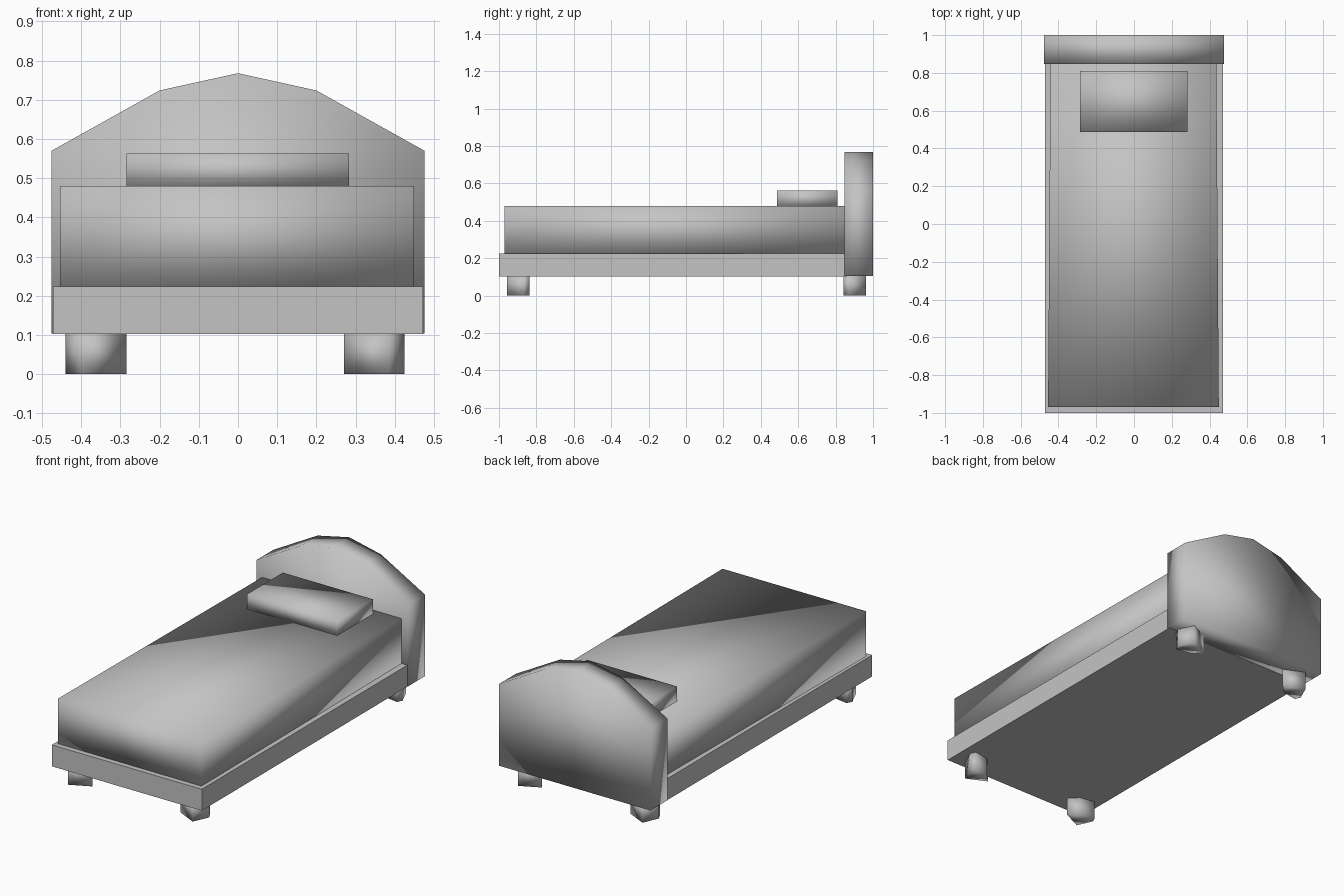
import bpy
import bmesh
from mathutils import Vector

cube = bpy.data.objects.get("Cube")
if cube:
    bpy.data.objects.remove(cube, do_unlink=True)

grey = bpy.data.materials.new("plain_grey")
grey.diffuse_color = (0.55, 0.55, 0.55, 1)
grey.use_nodes = True
grey.node_tree.nodes["Principled BSDF"].inputs["Base Color"].default_value = (0.55, 0.55, 0.55, 1)


def prism(name, outline, offset, smooth):
    """Extrude a closed outline of 3D points along an offset."""
    bm = bmesh.new()
    face = bm.faces.new([bm.verts.new(p) for p in outline])
    result = bmesh.ops.extrude_face_region(bm, geom=[face], use_keep_orig=True)
    moved = [g for g in result["geom"] if isinstance(g, bmesh.types.BMVert)]
    bmesh.ops.translate(bm, verts=moved, vec=Vector(offset))
    bmesh.ops.recalc_face_normals(bm, faces=bm.faces)
    for f in bm.faces:
        f.smooth = smooth
    mesh = bpy.data.meshes.new(name)
    bm.to_mesh(mesh)
    bm.free()
    mesh.materials.append(grey)
    obj = bpy.data.objects.new(name, mesh)
    bpy.context.collection.objects.link(obj)
    return obj


def block(name, x0, x1, y0, y1, z0, z1, smooth, skew=0.0):
    """Box whose far end may be shifted sideways by a skew."""
    base = [(x0, y0, z0), (x1, y0, z0), (x1 + skew * 0.8, y1, z0), (x0 + skew, y1, z0)]
    if skew:
        base[2] = (x1 - skew, y1, z0)
    return prism(name, base, (0, 0, z1 - z0), smooth)


# Base frame, mattress and pillow
block("bed_frame", -0.472, 0.472, -1.0, 0.86, 0.102, 0.224, False)
block("mattress", -0.455, 0.449, -0.97, 0.85, 0.22, 0.48, True, skew=0.013)
block("pillow", -0.285, 0.283, 0.487, 0.81, 0.475, 0.563, True)

# Headboard with a faceted arch
half = [(0.476, 0.104), (0.476, 0.57), (0.2, 0.724)]
profile = half + [(0, 0.768)] + [(-x, z) for x, z in reversed(half)]
prism("headboard", [(x, 0.848, z) for x, z in profile], (0, 0.152, 0), True)

# Four stubby five-sided legs, mirrored to each corner
leg = [(0.27, 0.905), (0.385, 0.96), (0.425, 0.87), (0.41, 0.84), (0.32, 0.855)]
for side, sx in (("left", 1), ("right", -1)):
    for end, sy in (("front", -1), ("back", 1)):
        shift_x = -0.015 if sx < 0 else 0
        shift_y = 0.003
        outline = [(sx * x + shift_x, sy * y + shift_y, 0) for x, y in leg]
        prism(f"{end}_{side}_leg", outline, (0, 0, 0.105), True)
